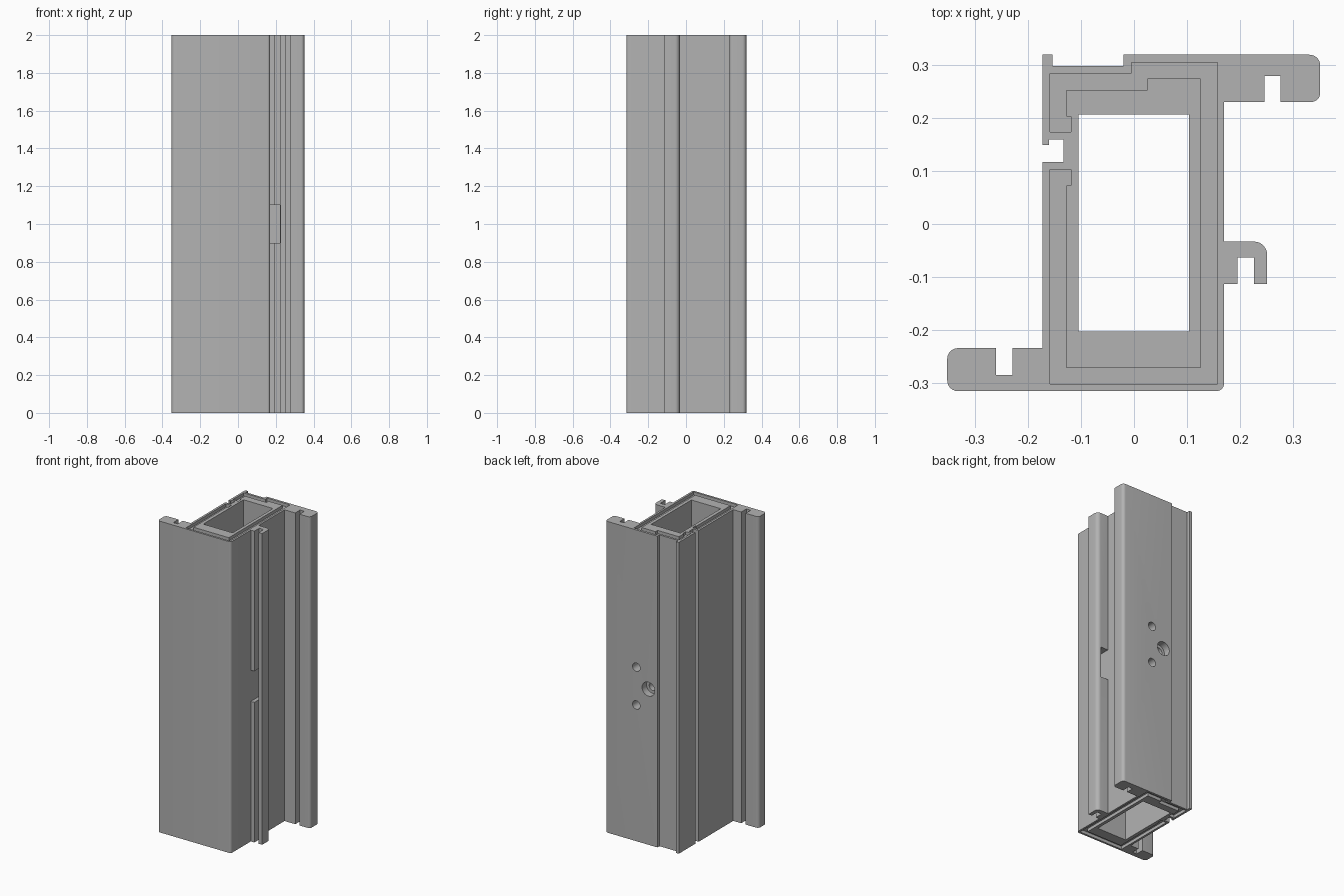
import bpy
import bmesh
import math
from mathutils import Vector

cube = bpy.data.objects.get("Cube")
if cube:
    bpy.data.objects.remove(cube, do_unlink=True)

HEIGHT = 2.0
RECESS = 0.02

grey = bpy.data.materials.new("light_grey")
grey.use_nodes = True
grey.diffuse_color = (0.45, 0.45, 0.45, 1)
grey.node_tree.nodes["Principled BSDF"].inputs["Base Color"].default_value = grey.diffuse_color


def rounded(points, steps=6):
    """Turn (x, y) or (x, y, radius) corners into an outline with rounded corners."""
    outline = []
    for i, point in enumerate(points):
        corner = Vector(point[:2])
        if len(point) == 2:
            outline.append(corner)
            continue
        before = (Vector(points[i - 1][:2]) - corner).normalized() * point[2]
        after = (Vector(points[(i + 1) % len(points)][:2]) - corner).normalized() * point[2]
        centre = corner + before + after
        for s in range(steps + 1):
            angle = math.pi / 2 * s / steps
            outline.append(centre - after * math.cos(angle) - before * math.sin(angle))
    return outline


def finish(name, bm):
    bmesh.ops.recalc_face_normals(bm, faces=bm.faces)
    mesh = bpy.data.meshes.new(name)
    bm.to_mesh(mesh)
    bm.free()
    mesh.materials.append(grey)
    obj = bpy.data.objects.new(name, mesh)
    bpy.context.collection.objects.link(obj)
    return obj


def extrude(name, outline, bottom, top):
    bm = bmesh.new()
    face = bm.faces.new([bm.verts.new((p[0], p[1], bottom)) for p in outline])
    result = bmesh.ops.extrude_face_region(bm, geom=[face])
    verts = [v for v in result["geom"] if isinstance(v, bmesh.types.BMVert)]
    bmesh.ops.translate(bm, verts=verts, vec=(0, 0, top - bottom))
    return finish(name, bm)


def box_outline(left, right, front, back):
    return [(left, front), (right, front), (right, back), (left, back)]


def drill(name, x, z, radius, front, back):
    """Round cutter running along y."""
    bm = bmesh.new()
    bmesh.ops.create_cone(bm, cap_ends=True, segments=32, radius1=radius,
                          radius2=radius, depth=back - front)
    bmesh.ops.rotate(bm, verts=bm.verts, matrix=Matrix_x())
    bmesh.ops.translate(bm, verts=bm.verts, vec=(x, (front + back) / 2, z))
    return finish(name, bm)


def Matrix_x():
    from mathutils import Matrix
    return Matrix.Rotation(math.pi / 2, 3, "X")


def cut(target, cutter):
    cutter.hide_render = True
    cutter.hide_set(True)
    modifier = target.modifiers.new(cutter.name, "BOOLEAN")
    modifier.operation = "DIFFERENCE"
    modifier.solver = "EXACT"
    modifier.object = cutter
    bpy.context.view_layer.objects.active = target
    bpy.ops.object.modifier_apply(modifier=modifier.name)
    bpy.data.objects.remove(cutter, do_unlink=True)


# Outer section, counter-clockwise from the front flange
front_edge = [(-0.352, -0.315, 0.02), (0.17, -0.315, 0.015)]
hook = [(0.17, -0.113), (0.195, -0.113), (0.195, -0.063), (0.226, -0.063),
        (0.226, -0.113), (0.251, -0.113), (0.251, -0.033, 0.025), (0.17, -0.033)]
back_flange = [(0.17, 0.23), (0.246, 0.23), (0.246, 0.279), (0.276, 0.279),
               (0.276, 0.23), (0.351, 0.23, 0.017), (0.351, 0.319, 0.02)]
back_recess = [(-0.02, 0.319), (-0.02, 0.298), (-0.154, 0.298),
               (-0.154, 0.319), (-0.172, 0.319)]
seal_groove = [(-0.172, 0.149), (-0.16, 0.149), (-0.16, 0.159), (-0.133, 0.159),
               (-0.133, 0.117), (-0.172, 0.117)]
front_flange = [(-0.172, -0.234), (-0.229, -0.234), (-0.229, -0.285),
                (-0.26, -0.285), (-0.26, -0.234), (-0.352, -0.234, 0.02)]
section = front_edge + hook + back_flange + back_recess + seal_groove + front_flange
profile = extrude("frame_profile", rounded(section), 0, HEIGHT)

# Central tunnel through the whole length
cut(profile, extrude("tunnel_cutter", box_outline(-0.105, 0.104, -0.203, 0.206), -1, HEIGHT + 1))

# Open channel sunk into both ends
channel_outer = [(-0.158, 0.103), (-0.158, -0.302), (0.157, -0.302), (0.157, 0.304),
                 (-0.005, 0.304), (-0.005, 0.284), (-0.158, 0.284), (-0.158, 0.173)]
channel_inner = [(-0.119, 0.173), (-0.119, 0.203), (-0.127, 0.203), (-0.127, 0.253),
                 (0.025, 0.253), (0.025, 0.274), (0.125, 0.274), (0.125, -0.271),
                 (-0.127, -0.271), (-0.127, 0.073), (-0.119, 0.073), (-0.119, 0.103)]
for end in (0, HEIGHT):
    cut(profile, extrude("channel_cutter", channel_outer + channel_inner,
                         end - RECESS, end + RECESS))

# Window through the root of the hook
cut(profile, extrude("hook_window_cutter", box_outline(0.1701, 0.223, -0.15, -0.01), 0.9, 1.1))

# Fixing holes in the back: two plain ones and a stepped one
for z in (0.875, 1.118):
    cut(profile, drill("pin_hole_cutter", 0.13, z, 0.027, 0.22, 0.4))
cut(profile, drill("counterbore_cutter", 0.044, 1, 0.045, 0.274, 0.4))
cut(profile, drill("screw_hole_cutter", 0.044, 1, 0.026, 0.1, 0.4))

bpy.ops.object.select_all(action="DESELECT")
profile.select_set(True)
bpy.context.view_layer.objects.active = profile
bpy.ops.object.shade_smooth_by_angle(angle=math.radians(30))
